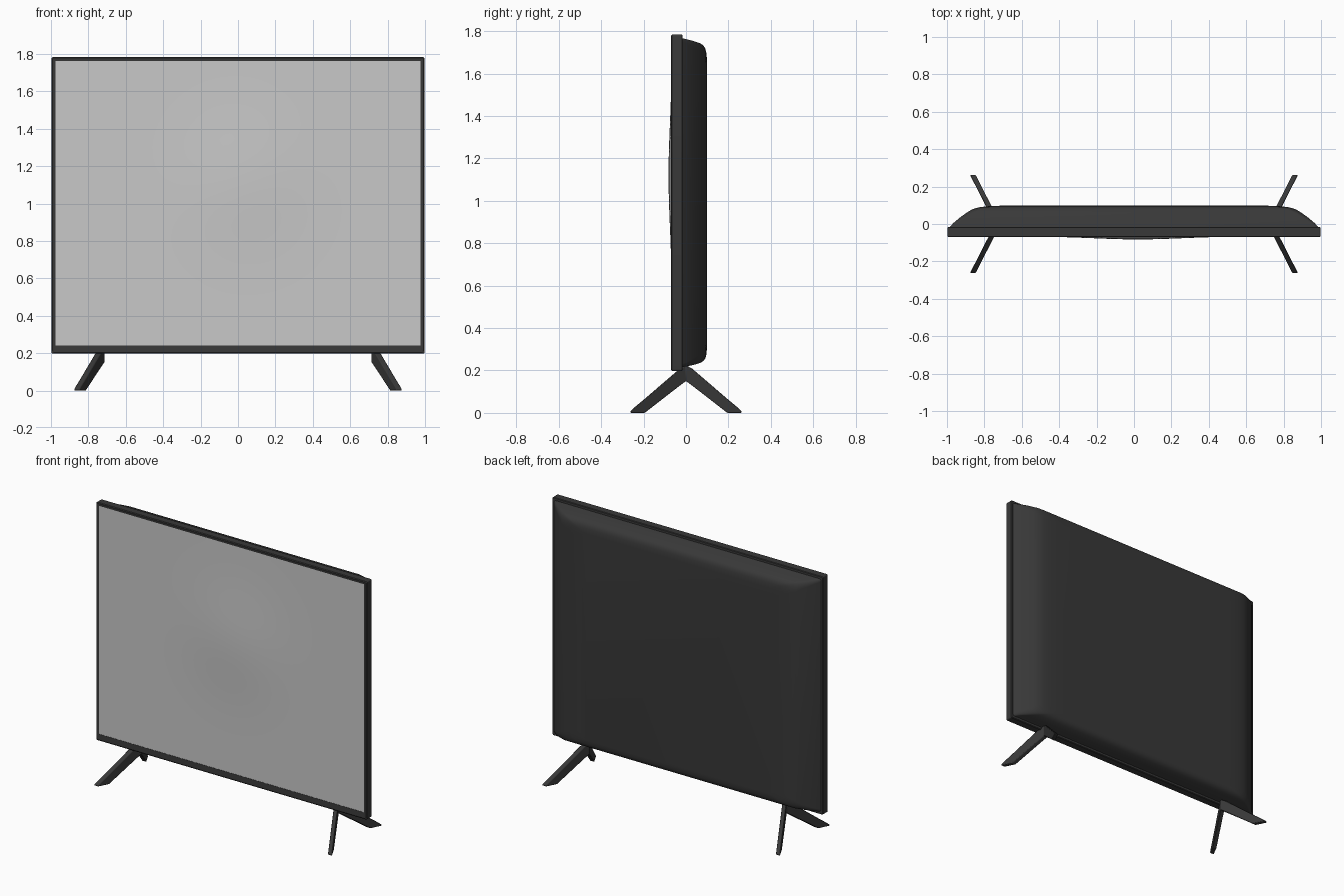
import bpy, bmesh, math

if "Cube" in bpy.data.objects:
    bpy.data.objects.remove(bpy.data.objects["Cube"])


def material(name, v):
    m = bpy.data.materials.new(name)
    m.diffuse_color = (v, v, v, 1)
    m.use_nodes = True
    m.node_tree.nodes["Principled BSDF"].inputs["Base Color"].default_value = m.diffuse_color
    return m


DARK = material("charcoal plastic", 0.04)
GREY = material("light grey screen", 0.58)


def finish(name, bm, mat, bevel=0.0, angle=35):
    bmesh.ops.recalc_face_normals(bm, faces=bm.faces)
    me = bpy.data.meshes.new(name)
    bm.to_mesh(me)
    bm.free()
    me.materials.append(mat)
    ob = bpy.data.objects.new(name, me)
    bpy.context.collection.objects.link(ob)
    if bevel:
        b = ob.modifiers.new("soft edges", 'BEVEL')
        b.width, b.segments, b.limit_method = bevel, 2, 'ANGLE'
    bpy.ops.object.select_all(action='DESELECT')
    ob.select_set(True)
    bpy.context.view_layer.objects.active = ob
    bpy.ops.object.shade_smooth_by_angle(angle=math.radians(angle))
    return ob


def rounded_rect(y, hx, z0, z1, r, n=6):
    """Loop of points in the plane y, with rounded corners."""
    pts = []
    for k, (sx, z) in enumerate([(1, z1), (-1, z1), (-1, z0), (1, z0)]):
        cx, cz = sx * (hx - r), z + (-r if z == z1 else r)
        for i in range(n + 1):
            a = math.pi / 2 * (k + i / n)
            pts.append((cx + r * math.cos(a), y, cz + r * math.sin(a)))
    return pts


def loft(name, loops, mat, cap_end=False, **kw):
    bm = bmesh.new()
    rings = [[bm.verts.new(p) for p in lp] for lp in loops]
    for a, b in zip(rings, rings[1:]):
        for i in range(len(a)):
            j = (i + 1) % len(a)
            bm.faces.new((a[i], a[j], b[j], b[i]))
    if cap_end:
        bm.faces.new(rings[-1])
    return finish(name, bm, mat, **kw)


# Bezel: thin at the sides and top, deeper along the bottom
loft("bezel_frame", [rounded_rect(*r) for r in [
    (-0.050, 0.976, 0.242, 1.762, 0.002), (-0.068, 0.976, 0.242, 1.762, 0.002),
    (-0.070, 0.992, 0.204, 1.778, 0.006), (-0.066, 0.997, 0.198, 1.783, 0.008),
    (-0.020, 0.997, 0.198, 1.783, 0.008), (-0.016, 0.994, 0.202, 1.780, 0.008),
    (-0.016, 0.950, 0.245, 1.740, 0.008)]], DARK)

# Back housing: wide slopes at the sides, short rounding above and below
loft("back_housing", [rounded_rect(*r) for r in [
    (-0.020, 0.988, 0.215, 1.767, 0.015), (0.005, 0.966, 0.220, 1.761, 0.02),
    (0.035, 0.930, 0.226, 1.753, 0.03), (0.065, 0.888, 0.235, 1.743, 0.04),
    (0.080, 0.862, 0.243, 1.734, 0.05), (0.090, 0.825, 0.255, 1.720, 0.05),
    (0.095, 0.780, 0.270, 1.703, 0.05), (0.098, 0.710, 0.295, 1.675, 0.05)]],
    DARK, cap_end=True, angle=50)

# Screen: sheet that bulges gently around a point above the middle
bm = bmesh.new()
bmesh.ops.create_grid(bm, x_segments=48, y_segments=40, size=1)
for v in bm.verts:
    x, z = v.co.x * 0.978, 1.002 + v.co.y * 0.762
    r2 = (x - 0.02) ** 2 + (z - 1.12) ** 2
    v.co = (x, -0.0665 - 0.016 * math.exp(-r2 / 0.11), z)
if sum(f.normal.y for f in bm.faces) > 0:
    bmesh.ops.reverse_faces(bm, faces=bm.faces)
screen = finish("screen", bm, GREY)

# Feet: splayed inverted V blades, (y, underside z, top z)
HALF = [(0.262, 0.0, 0.008), (0.25, 0.0, 0.02), (0.195, 0.0, 0.066),
        (0.03, 0.128, 0.208)]
SECTIONS = [(-y, a, b) for y, a, b in HALF] + [(0, 0.150, 0.225)] + HALF[::-1]
for side, label in ((-1, "left_stand"), (1, "right_stand")):
    loops = []
    for y, lo, hi in SECTIONS:
        x = side * (0.728 + 0.51 * abs(y))
        loops.append([(x - 0.015, y, lo), (x + 0.015, y, lo),
                      (x + 0.015, y, hi), (x - 0.015, y, hi)])
    bm = bmesh.new()
    rings = [[bm.verts.new(p) for p in lp] for lp in loops]
    for a, b in zip(rings, rings[1:]):
        for i in range(4):
            j = (i + 1) % 4
            bm.faces.new((a[i], a[j], b[j], b[i]))
    bm.faces.new(rings[0])
    bm.faces.new(rings[-1])
    finish(label, bm, DARK, bevel=0.004)
